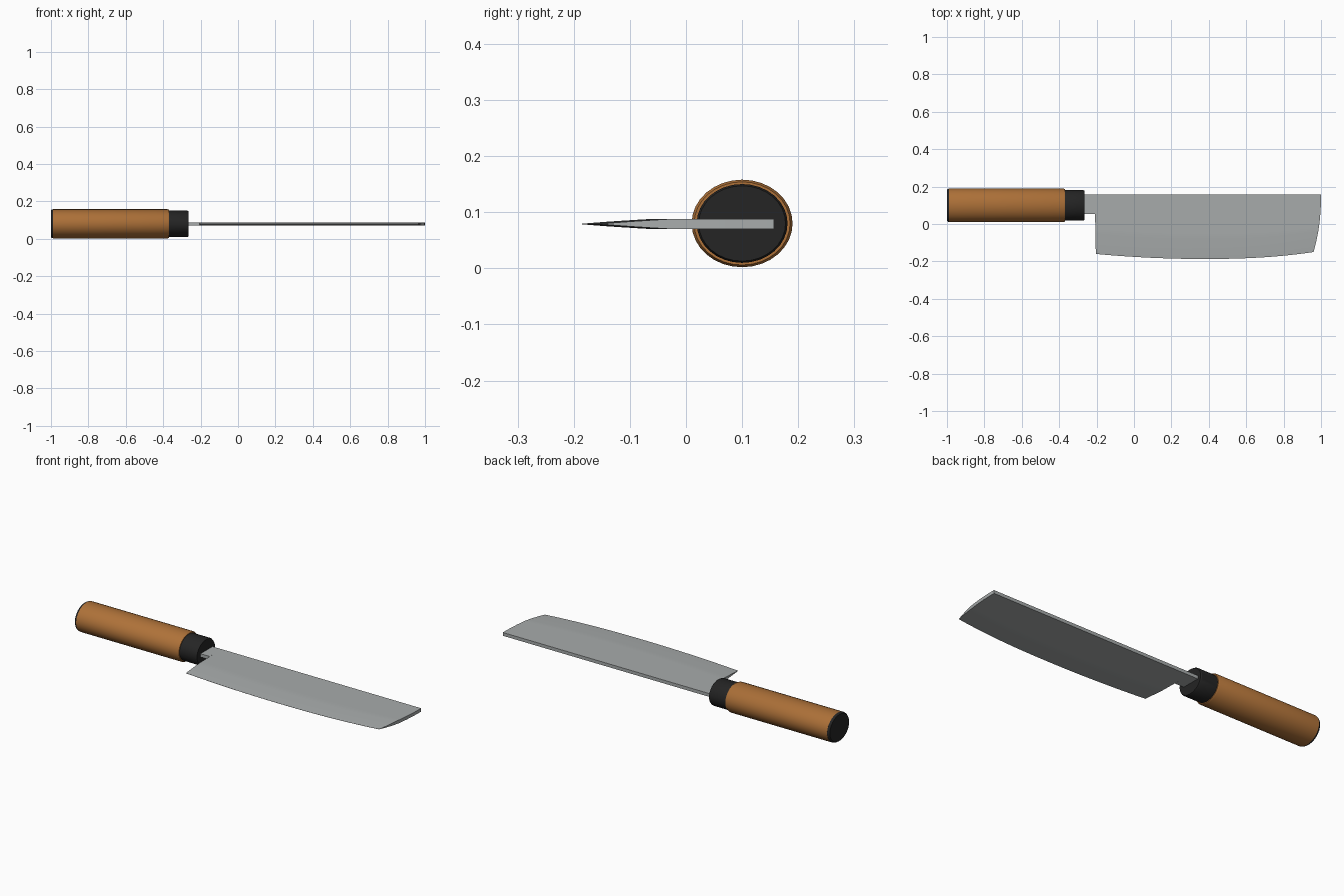
import bpy
import bmesh
import math

cube = bpy.data.objects.get("Cube")
if cube:
    bpy.data.objects.remove(cube, do_unlink=True)

AXIS_Y, AXIS_Z = 0.10, 0.08      # handle centre line
RADIUS_Y, RADIUS_Z = 0.09, 0.078  # oval handle section
SPINE, HALF = 0.157, 0.009       # blade back and half thickness


def material(name, colour):
    mat = bpy.data.materials.new(name)
    mat.use_nodes = True
    mat.diffuse_color = (*colour, 1)
    mat.node_tree.nodes["Principled BSDF"].inputs["Base Color"].default_value = (*colour, 1)
    return mat


def finish(name, bm, mat, angle):
    bmesh.ops.recalc_face_normals(bm, faces=bm.faces)
    mesh = bpy.data.meshes.new(name)
    bm.to_mesh(mesh)
    bm.free()
    mesh.materials.append(mat)
    obj = bpy.data.objects.new(name, mesh)
    bpy.context.collection.objects.link(obj)
    bpy.ops.object.select_all(action="DESELECT")
    obj.select_set(True)
    bpy.context.view_layer.objects.active = obj
    bpy.ops.object.shade_smooth_by_angle(angle=math.radians(angle))
    return obj


def oval_rod(name, profile, mat, sides=32):
    """Sweep (x, relative radius) pairs around the handle axis."""
    bm = bmesh.new()
    rings = []
    for x, r in profile:
        angles = [2 * math.pi * i / sides for i in range(sides)]
        rings.append([bm.verts.new((x, AXIS_Y + r * RADIUS_Y * math.cos(a),
                                    AXIS_Z + r * RADIUS_Z * math.sin(a))) for a in angles])
    for a, b in zip(rings, rings[1:]):
        for i in range(sides):
            j = (i + 1) % sides
            bm.faces.new((a[i], a[j], b[j], b[i]))
    bm.faces.new(rings[0])
    bm.faces.new(rings[-1])
    return finish(name, bm, mat, 30)


wood = material("warm wood", (0.42, 0.165, 0.04))
black = material("black horn", (0.018, 0.018, 0.018))
steel = material("steel grey", (0.39, 0.41, 0.41))

# Handle
oval_rod("handle_grip", [(-0.988, 1), (-0.376, 1), (-0.368, 0.95)], wood)
oval_rod("handle_end_cap", [(-1, 0.93), (-0.996, 0.97), (-0.988, 0.998)], black)
oval_rod("handle_collar", [(-0.38, 0.9), (-0.27, 0.9), (-0.264, 0.86)], black)


# Blade outline
def belly(u):
    return -0.187 + (0.027 * ((0.5 - u) * 2) ** 2 if u < 0.5
                     else 0.037 * ((u - 0.5) * 2) ** 2.4)


def tip(y):
    return 1 - 0.04 * ((SPINE - y) / 0.307) ** 2.2


# Blade: a grid on both sides, thinning towards the cutting edge
columns, rows = 28, 20
bm = bmesh.new()
sides = {1: [], -1: []}
for c in range(columns + 1):
    u = c / columns
    for sign, grid in sides.items():
        line = []
        for r in range(rows + 1):
            edge = belly(u)
            y = SPINE + (edge - SPINE) * r / rows
            heel = -0.21 + 0.006 * r / rows
            x = heel + (tip(y) - heel) * u
            thick = HALF * min(1, (max(y - edge, 0) / 0.125)) ** 0.8
            line.append(bm.verts.new((x, y, 0.079 + sign * max(thick, 0.0003))))
        grid.append(line)
top, bottom = sides[1], sides[-1]
for grid in (top, bottom):
    for a, b in zip(grid, grid[1:]):
        for r in range(rows):
            bm.faces.new((a[r], a[r + 1], b[r + 1], b[r]))
borders = [(top[0], bottom[0]), (top[-1], bottom[-1])]
borders += [([g[k] for g in top], [g[k] for g in bottom]) for k in (0, rows)]
for upper, lower in borders:
    for i in range(len(upper) - 1):
        bm.faces.new((upper[i], upper[i + 1], lower[i + 1], lower[i]))
finish("blade", bm, steel, 30)

# Neck between collar and blade
bm = bmesh.new()
bmesh.ops.create_cube(bm, size=1)
for v in bm.verts:
    v.co.x = -0.3 if v.co.x < 0 else -0.209
    v.co.y = 0.053 if v.co.y < 0 else SPINE
    v.co.z = 0.079 + math.copysign(HALF, v.co.z)
finish("blade_neck", bm, steel, 30)
